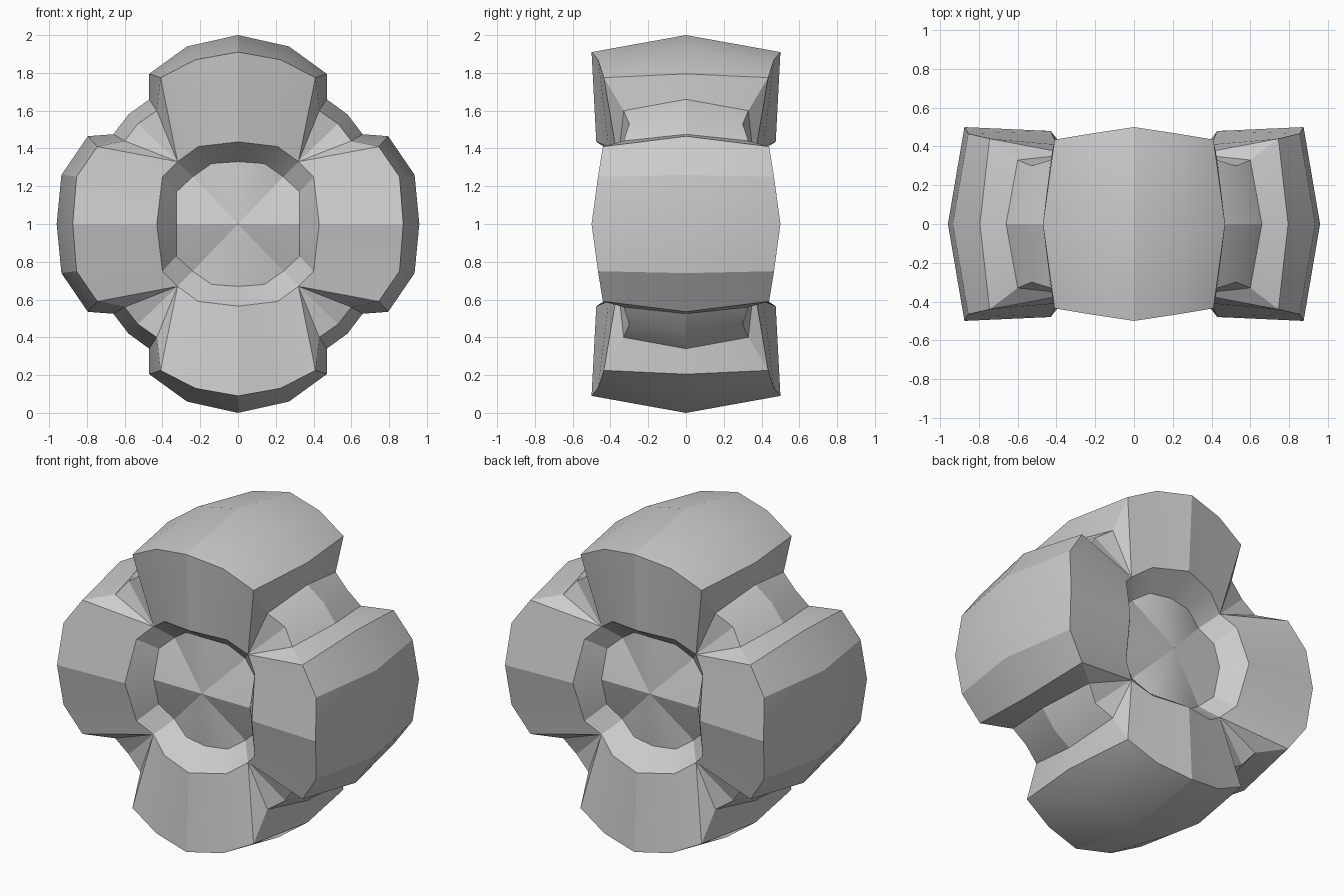
import bpy, bmesh

if "Cube" in bpy.data.objects:
    bpy.data.objects.remove(bpy.data.objects["Cube"])

# Quarter profile, from the middle of the right lobe round to the top lobe: (x, depth, z)
rim = [(.875, .50, 0), (.855, .466, .25), (.745, .44, .41),      # right lobe front edge
       (.60, .33, .44), (.53, .30, .53), (.43, .33, .60),         # groove front edge
       (.41, .435, .775), (.225, .466, .87), (0, .50, .91)]       # top lobe front edge
crest = [(.96, 0, 0), (.935, 0, .26), (.795, 0, .465),            # widest line at y = 0
         (.66, 0, .475), (.58, 0, .58), (.47, 0, .66),
         (.47, 0, .795), (.27, 0, .94), (0, 0, 1.0)]
lip = [(.43, .48, 0), (.40, .41, .25), (.32, .36, .33), (.21, .41, .41), (0, .475, .435)]
hub = [(.326, .35, 0), (.326, .30, .17), (.24, .27, .25), (.14, .30, .32), (0, .32, .33)]
hub_middle = (0, .35, 0)

# Each rim point runs to one of the five lip points; the groove gathers at the corner
lip_of = [0, 1, 2, 2, 2, 2, 2, 3, 4]


def add_strip(bm, inner, outer, sign):
    """Skin between two rows of points, mirrored by the given signs."""
    for i in range(len(outer) - 1):
        ring = []
        for p in (inner[i], outer[i], outer[i + 1], inner[i + 1]):
            if p not in ring:
                ring.append(p)
        bm.faces.new([bm.verts.new([c * s for c, s in zip(p, sign)]) for p in ring])


bm = bmesh.new()
for sx in (1, -1):
    for sy in (1, -1):
        for sz in (1, -1):
            sign = (sx, sy, sz)
            add_strip(bm, rim, crest, sign)                          # treads and grooves
            add_strip(bm, [lip[k] for k in lip_of], rim, sign)       # lobe faces
            add_strip(bm, hub, lip, sign)                            # hub recess wall
            add_strip(bm, [hub_middle] * len(hub), hub, sign)        # hub face

bmesh.ops.remove_doubles(bm, verts=bm.verts, dist=1e-4)
bmesh.ops.recalc_face_normals(bm, faces=bm.faces)

mesh = bpy.data.meshes.new("lobed_wheel")
bm.to_mesh(mesh)
bm.free()
wheel = bpy.data.objects.new("lobed_wheel", mesh)
wheel.location.z = 1
bpy.context.collection.objects.link(wheel)

# Soft treads with crisp facets and groove edges
bpy.context.view_layer.objects.active = wheel
wheel.select_set(True)
bpy.ops.object.shade_smooth_by_angle(angle=0.36)
